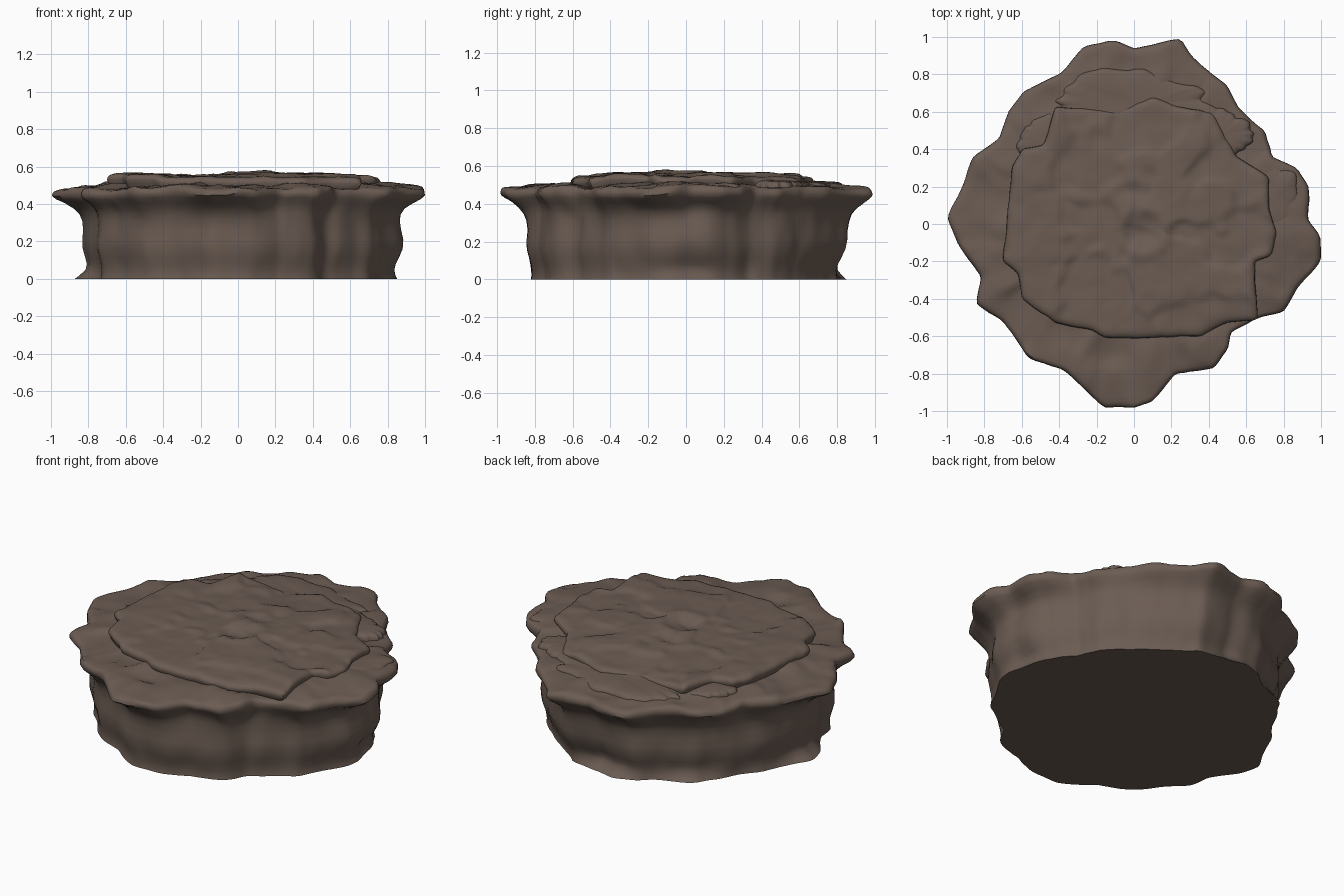
import bpy, bmesh, math
from mathutils import Vector, noise

cube = bpy.data.objects.get("Cube")
if cube:
    bpy.data.objects.remove(cube, do_unlink=True)

stone = bpy.data.materials.new("brown stone")
stone.use_nodes = True
COLOR = (0.147, 0.107, 0.086, 1)
stone.diffuse_color = COLOR
bsdf = stone.node_tree.nodes["Principled BSDF"]
bsdf.inputs["Base Color"].default_value = COLOR
bsdf.inputs["Roughness"].default_value = 0.9

SEGMENTS = 240
RIM = [(.93, .02), (.94, .2), (.87, .3), (.74, .36), (.7, .5), (.56, .62), (.5, .74), (.38, .83),
       (.3, .91), (.25, .99), (0, .94), (-.1, .98), (-.27, .95), (-.4, .8), (-.59, .71),
       (-.67, .6), (-.72, .46), (-.86, .36), (-.91, .22), (-1, .03), (-.93, -.12), (-.82, -.28),
       (-.85, -.43), (-.7, -.52), (-.56, -.72), (-.38, -.78), (-.16, -.98), (0, -.98),
       (.1, -.95), (.22, -.8), (.43, -.77), (.5, -.67), (.52, -.58), (.66, -.5), (.8, -.47),
       (.87, -.35), (1, -.2), (1, -.07)]
CAP = [(.72, .25), (.72, .08), (.76, -.05), (.73, -.17), (.64, -.2), (.66, -.51), (.5, -.53),
       (.35, -.6), (-.15, -.61), (-.22, -.57), (-.42, -.53), (-.6, -.4), (-.62, -.27),
       (-.7, -.2), (-.65, .3), (-.6, .4), (-.48, .42), (-.42, .63), (-.1, .6), (.1, .68),
       (.23, .63), (.42, .59), (.55, .36)]


def radius(outline, angle):
    """Distance from the centre to the outline in one direction."""
    d = Vector((math.cos(angle), math.sin(angle)))
    best = 0
    for a, b in zip(outline, outline[1:] + outline[:1]):
        a, e = Vector(a), Vector(b) - Vector(a)
        den = d.cross(e)
        if abs(den) > 1e-6:
            t, s = a.cross(e) / den, a.cross(d) / den
            if -1e-4 <= s <= 1.0001:
                best = max(best, t)
    return best


def rough(x, y, z, scale, seed=0):
    offset = seed * 1.37 + 0.41
    return noise.fractal(Vector((x, y, z)) * scale + Vector((offset, offset, offset)), 0.8, 2, 3)


def worn_radius(outline, angle, seed):
    """Outline with slightly rounded corners and small chips."""
    step = math.radians(0.8)
    mean = sum(radius(outline, angle + k * step) for k in (-1, 0, 1)) / 3
    return mean + 0.006 * rough(math.cos(angle), math.sin(angle), 0, 6, seed)


def bump(angle, centre, width):
    """Smooth hump around one compass direction, in degrees."""
    delta = (math.degrees(angle) - centre + 180) % 360 - 180
    return math.exp(-(delta / width) ** 2)


def loft(name, rings, point):
    """Skin a stack of closed rings, with a fan at both ends."""
    bm = bmesh.new()
    rows = [[bm.verts.new(point(ring, 2 * math.pi * i / SEGMENTS)) for i in range(SEGMENTS)]
            for ring in rings]
    for low, high in zip(rows, rows[1:]):
        for i in range(SEGMENTS):
            j = (i + 1) % SEGMENTS
            bm.faces.new((low[i], low[j], high[j], high[i]))
    for row, flip in ((rows[0], True), (rows[-1], False)):
        centre = sum((v.co for v in row), Vector()) / SEGMENTS
        hub = bm.verts.new(centre)
        for i in range(SEGMENTS):
            a, b = row[i], row[(i + 1) % SEGMENTS]
            bm.faces.new((hub, b, a) if flip else (hub, a, b))
    bmesh.ops.recalc_face_normals(bm, faces=bm.faces)
    mesh = bpy.data.meshes.new(name)
    bm.to_mesh(mesh)
    bm.free()
    mesh.materials.append(stone)
    obj = bpy.data.objects.new(name, mesh)
    bpy.context.collection.objects.link(obj)
    bpy.ops.object.select_all(action='DESELECT')
    bpy.context.view_layer.objects.active = obj
    obj.select_set(True)
    bpy.ops.object.shade_smooth_by_angle(angle=math.radians(50))
    return obj


rim_radius = {}
cap_radius = {}
for i in range(SEGMENTS):
    a = 2 * math.pi * i / SEGMENTS
    rim_radius[a], cap_radius[a] = worn_radius(RIM, a, 2), worn_radius(CAP, a, 6)


# Main boulder: pinched wall, flared foot and overhanging rim
def boulder_point(ring, a):
    z, overhang, inset = ring
    rim = rim_radius[a]
    c, s = math.cos(a), math.sin(a)
    wall = 0.49 + 0.35 * rim + 0.022 * rough(c, s, z * 0.8, 2.2, 5)
    # bulging left side, leaning back, crack at the front left
    belly = math.sin(min(z / 0.4, 1) * math.pi)
    wall += 0.025 * (belly - 0.7) + 0.06 * belly * bump(a, 0, 16)
    wall -= 0.03 * bump(a, -52, 5)
    wall += 0.08 * bump(a, 85, 30) * (min(z, 0.4) / 0.4 - 0.45)
    # thin foot flare
    foot = max(0, 1 - z / 0.06)
    wall += foot * (0.07 * bump(a, 92, 14) + 0.04 * bump(a, 125, 9) + 0.06 * bump(a, 180, 12)
                    + 0.05 * bump(a, 0, 12))
    r = (wall + (rim - wall) * overhang) * inset
    x, y = r * c, r * s
    if z > 0.3:
        z += 0.012 * rough(x, y, z, 4, 9) * min(1, (z - 0.3) / 0.1)
    if z > 0.43:
        # shallow broken shelves on the rim, and a hollow at the front
        z += 0.008 * math.tanh(6 * rough(x, y, 0, 3, 2)) * min(1, (z - 0.43) / 0.05)
        z -= 0.025 * math.exp(-((x + 0.12) ** 2 + (y + 0.69) ** 2) / 0.006)
    return x, y, max(0, z)


boulder_rings = [(0, 0, 1), (.02, 0, .99), (.05, 0, .985), (.08, 0, .985), (.11, 0, .99),
                 (.16, 0, 1), (.21, 0, 1), (.26, 0, .995), (.31, .03, 1), (.345, .15, 1),
                 (.375, .35, 1), (.405, .63, 1), (.43, .88, 1), (.45, 1, 1), (.468, 1, .997),
                 (.482, 1, .987), (.488, 1, .97), (.491, 1, .94)]
boulder_rings += [(.491 + .014 * min(1, k / 6), 1, .94 - .04 * k) for k in range(1, 19)]
loft("boulder", boulder_rings, boulder_point)


# Upper layer: thin ragged slab with weathered steps
def cap_point(ring, a):
    z, inset = ring
    r = cap_radius[a] * inset
    x, y = r * math.cos(a), r * math.sin(a)
    if z > 0.48:
        z += 0.008 * rough(x, y, 0, 4, 4) + 0.008 * math.tanh(9 * rough(x, y, 0, 2.6, 7))
        # curled ridge and hollow near the middle
        d = math.hypot(x - 0.05, y + 0.04)
        z += 0.012 * math.exp(-((d - 0.12) / 0.035) ** 2) - 0.014 * math.exp(-(d / 0.08) ** 2)
        z -= 0.025 * math.exp(-((x + 0.1) ** 2 + (y - 0.56) ** 2) / 0.02)
    return x, y, min(z, 0.583)


cap_rings = [(.45, .9), (.46, .96), (.5, .985), (.52, 1), (.535, .995), (.545, .98), (.55, .955)]
cap_rings += [(.552 + .008 * (1 - k / 30), k / 30) for k in range(28, 0, -1)]
loft("upper_slab", cap_rings, cap_point)


# Low broken shelves stepping down from the upper layer
def shelf(name, x0, y0, sx, sy, top, seed):
    def point(ring, a):
        z, inset = ring
        c, s = math.cos(a), math.sin(a)
        r = inset * (1 + 0.3 * rough(c, s, 0, 0.9, seed) + 0.04 * rough(c, s, 0, 3, seed))
        x, y = x0 + sx * r * c, y0 + sy * r * s
        return x, y, top + z + 0.008 * rough(x, y, 0, 4, seed)
    return loft(name, [(-.06, 1.04), (-.025, 1), (-.012, .97), (-.005, .9), (0, .75),
                       (.003, .5), (.004, .25)], point)


shelf("back_shelf", .02, .64, .4, .17, .52, 3)
shelf("back_left_shelf", .46, .47, .18, .14, .522, 8)
shelf("left_shelf", .74, .12, .14, .2, .508, 12)
shelf("back_right_shelf", -.48, .44, .15, .13, .517, 16)
